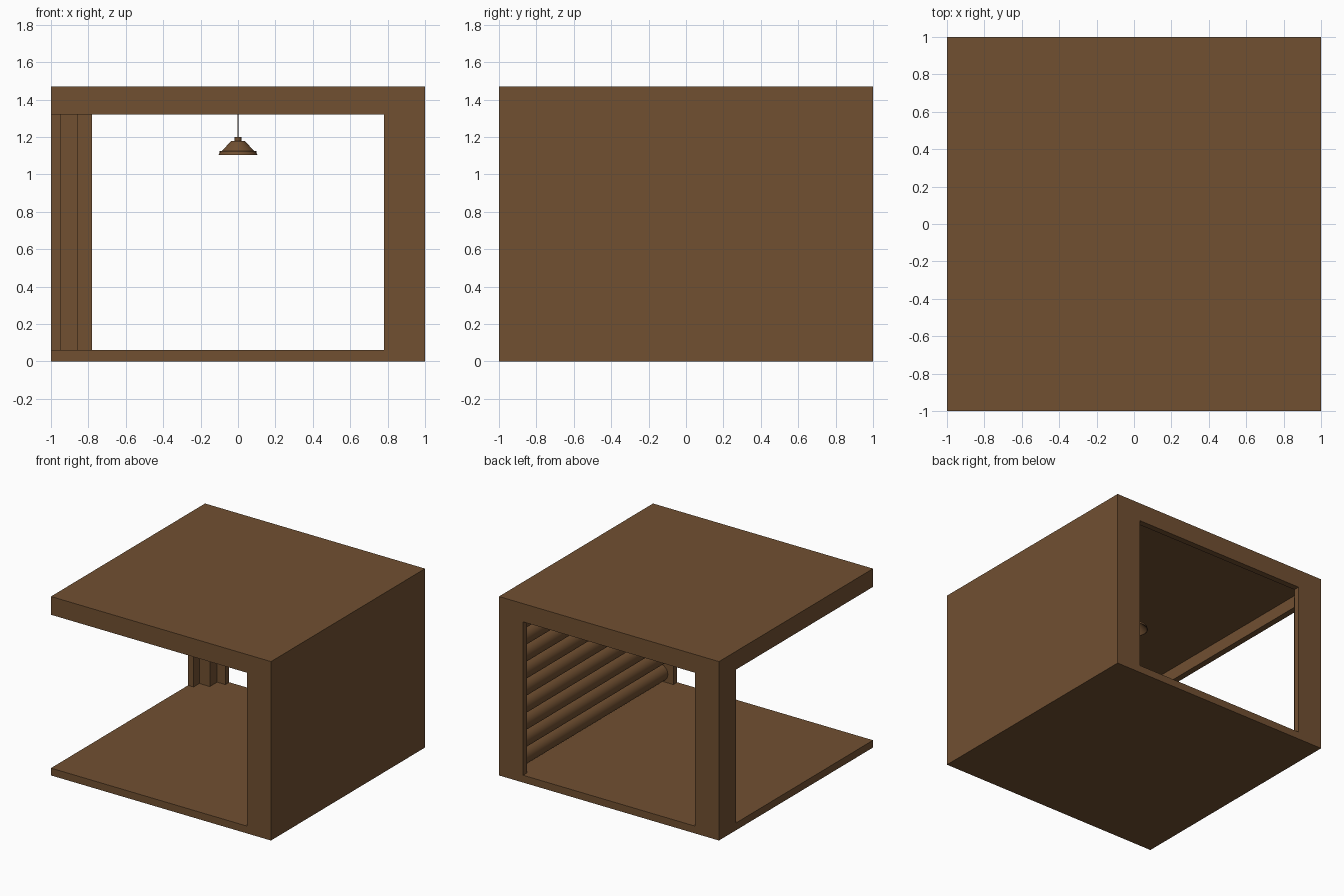
import bpy
import bmesh
import math
from mathutils import Matrix

cube = bpy.data.objects.get("Cube")
if cube:
    bpy.data.objects.remove(cube, do_unlink=True)

wood = bpy.data.materials.new("warm brown")
wood.use_nodes = True
colour = (0.165, 0.08, 0.031, 1)
wood.diffuse_color = colour
wood.node_tree.nodes["Principled BSDF"].inputs["Base Color"].default_value = colour

FLOOR, SOFFIT, CEILING, TOP = 0.06, 1.32, 1.42, 1.47
EDGE, INNER, THIN = 1.0, 0.78, 0.95


def finish(name, bm, smooth=False):
    bmesh.ops.recalc_face_normals(bm, faces=bm.faces)
    mesh = bpy.data.meshes.new(name)
    bm.to_mesh(mesh)
    bm.free()
    mesh.materials.append(wood)
    obj = bpy.data.objects.new(name, mesh)
    bpy.context.collection.objects.link(obj)
    if smooth:
        bpy.ops.object.select_all(action='DESELECT')
        obj.select_set(True)
        bpy.context.view_layer.objects.active = obj
        bpy.ops.object.shade_smooth_by_angle(angle=math.radians(35))
    return obj


def box(name, x, y, z):
    bm = bmesh.new()
    bmesh.ops.create_cube(bm, size=1)
    for v in bm.verts:
        v.co = [r[0] if c < 0 else r[1] for c, r in zip(v.co, (x, y, z))]
    return finish(name, bm)


def prism(name, outline, z0, z1):
    bm = bmesh.new()
    face = bm.faces.new([bm.verts.new((x, y, z0)) for x, y in outline])
    out = bmesh.ops.extrude_face_region(bm, geom=[face])
    for v in out["geom"]:
        if isinstance(v, bmesh.types.BMVert):
            v.co.z = z1
    return finish(name, bm)


def lathe(name, profile, sides=32):
    bm = bmesh.new()
    verts = [bm.verts.new((r, 0, z)) for r, z in profile]
    edges = [bm.edges.new(pair) for pair in zip(verts, verts[1:])]
    bmesh.ops.spin(bm, geom=verts + edges, cent=(0, 0, 0), axis=(0, 0, 1),
                   angle=math.tau, steps=sides)
    bmesh.ops.remove_doubles(bm, verts=bm.verts, dist=0.0001)
    return finish(name, bm, smooth=True)


# Floor and roof slab
full = (-EDGE, EDGE)
box("floor", full, full, (0, FLOOR))
box("roof", full, full, (CEILING, TOP))

# Beams hanging around the roof edge
box("front_beam", full, (-EDGE, -THIN), (SOFFIT, CEILING))
box("back_beam", full, (THIN, EDGE), (SOFFIT, CEILING))
box("right_beam", (-EDGE, -THIN), (-THIN, THIN), (SOFFIT, CEILING))

# Closed wall with a trim post at each end
box("left_wall", (THIN, EDGE), (-THIN, THIN), (FLOOR, CEILING))
box("front_left_post", (INNER, EDGE), (-EDGE, -THIN), (FLOOR, SOFFIT))
box("back_left_post", (INNER, EDGE), (THIN, EDGE), (FLOOR, SOFFIT))

# Stepped corner column at the open back corner
MID = 0.855
prism("corner_column", [(-EDGE, EDGE), (-EDGE, INNER), (-THIN, INNER), (-THIN, MID),
                        (-MID, MID), (-MID, THIN), (-INNER, THIN), (-INNER, EDGE)],
      FLOOR, SOFFIT)

# Stacked logs lining the wall
radius = 0.07
bm = bmesh.new()
for i in range(10):
    z = FLOOR + radius * (2 * i + 1)
    place = Matrix.Translation((0.9, 0, z)) @ Matrix.Rotation(math.pi / 2, 4, 'X')
    bmesh.ops.create_cone(bm, cap_ends=True, segments=24, radius1=radius,
                          radius2=radius, depth=2 * THIN, matrix=place)
finish("wall_logs", bm, smooth=True)

# Pendant lamp
lathe("lamp_cord", [(0, CEILING), (0.004, CEILING), (0.004, 1.2), (0, 1.2)], 8)
lathe("lamp_cap", [(0, 1.2), (0.018, 1.2), (0.018, 1.18), (0, 1.18)], 16)
lathe("lamp_shade", [(0, 1.18), (0.034, 1.18), (0.088, 1.125), (0.098, 1.125),
                     (0.098, 1.116), (0.105, 1.104), (0.1, 1.104), (0.084, 1.12),
                     (0.032, 1.173), (0, 1.173)])
lathe("lamp_bulb", [(0, 1.173), (0.012, 1.173), (0.015, 1.155), (0.026, 1.14),
                    (0.024, 1.122), (0.012, 1.113), (0, 1.111)], 16)
